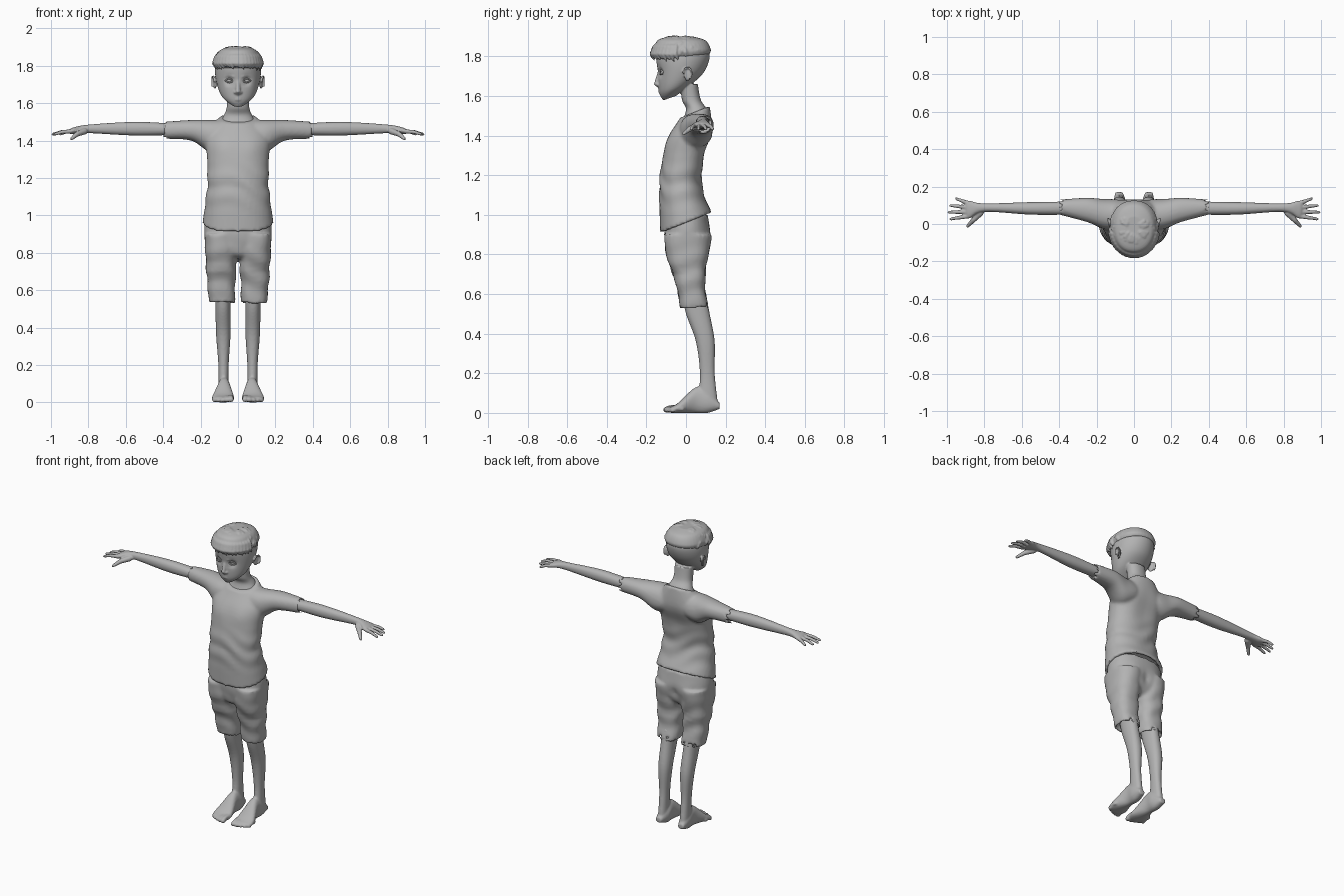
import bpy, bmesh, math, random
from mathutils import Vector, Matrix
from math import sin, cos, pi

random.seed(4)
default_cube = bpy.data.objects.get("Cube")
if default_cube:
    bpy.data.objects.remove(default_cube)

grey = (.45, .45, .45, 1)
clay = bpy.data.materials.new("plain grey")
clay.use_nodes = True
clay.diffuse_color = grey
clay.node_tree.nodes["Principled BSDF"].inputs["Base Color"].default_value = grey

SIDES = (1, -1)
FINE, MEDIUM, CLOTH = .005, .007, .01


def spline(rows, steps):
    """Smoothly interpolate between rows: position, two extents, tilt."""
    rows = [Vector((*row, 0)[:6] if len(row) == 5 else row) for row in rows]
    padded = [rows[0], *rows, rows[-1]]
    result = []
    for before, start, end, after in zip(padded, rows, rows[1:], padded[3:]):
        leave, arrive = (end - before) / 2, (after - start) / 2
        for step in range(steps):
            t = step / steps
            ease = t * t * (3 - 2 * t)
            result.append(start + (end - start) * ease + leave * (t * (1 - t) ** 2)
                          - arrive * (t * t * (1 - t)))
    return result + [rows[-1]]


def symmetric(rows):
    """Rows of height, half width, front, back and tilt, centred on x."""
    return [(height, -half, half, *depth) for height, half, *depth in rows]


def skin(bm, loops):
    """Close a stack of equal point loops into a solid."""
    loops = [[bm.verts.new(point) for point in loop] for loop in loops]
    for lower, upper in zip(loops, loops[1:]):
        for k in range(len(lower)):
            bm.faces.new((lower[k - 1], lower[k], upper[k], upper[k - 1]))
    bm.faces.new(loops[0])
    bm.faces.new(loops[-1])


def loft(bm, rows, axis="z", side=1, power=2.2, sides=40, steps=6, recess=0):
    """Skin rounded cross-sections; a recess turns the first end into an opening."""
    rows = spline(rows, steps)
    sections = [(row, 1, 0) for row in rows]
    if recess:
        sections = [(rows[0], .86, recess), (rows[0], .86, 0)] + sections
    loops = []
    for (along, low_a, high_a, low_b, high_b, tilt), scale, shift in sections:
        loop = []
        for k in range(sides):
            angle = math.tau * k / sides
            u, v = (math.copysign(abs(wave) ** (2 / power), wave) * scale / 2
                    for wave in (cos(angle), sin(angle)))
            a = (low_a + high_a) / 2 + (high_a - low_a) * u
            b = (low_b + high_b) / 2 + (high_b - low_b) * v
            c = along + shift + tilt * (high_b - low_b) * v
            x, y, z = {"z": (a, b, c), "x": (c, a, b), "y": (a, c, b)}[axis]
            loop.append((x * side, y, z))
        loops.append(loop)
    skin(bm, loops)


def ball(bm, center, size, turn=0):
    matrix = (Matrix.Translation(center) @ Matrix.Rotation(turn, 4, "Z")
              @ Matrix.Diagonal((*size, 1)))
    bmesh.ops.create_uvsphere(bm, u_segments=20, v_segments=12, radius=1, matrix=matrix)


def limb(bm, points, radii, sides=10):
    """Tapered tube with round ends through the given points."""
    points = [Vector(point) for point in points]
    ahead = points[1:] + points[-1:]
    behind = points[:1] + points[:-1]
    tangents = [(b - a).normalized() for a, b in zip(behind, ahead)]
    sections = list(zip(points, radii, tangents))

    def dome(section, angles):
        center, radius, along = section
        return [(center + along * radius * sin(a), radius * cos(a), along) for a in angles]

    sections = (dome(sections[0], (-pi * .45, -pi / 4)) + sections
                + dome(sections[-1], (pi / 4, pi * .45)))
    previous = sections[0][2]
    frame = previous.to_track_quat("Z", "Y")
    loops = []
    for center, radius, along in sections:
        frame = previous.rotation_difference(along) @ frame
        previous = along
        turns = [math.tau * k / sides for k in range(sides)]
        loops.append([center + frame @ Vector((cos(a), sin(a), 0)) * radius for a in turns])
    skin(bm, loops)


def push(bm, center, radius, depth):
    """Soft sculpting stroke along y, repeated on both sides."""
    x, y, z = center
    for side in (SIDES if x else (1,)):
        middle = Vector((x * side, y, z))
        for vert in bm.verts:
            distance = (vert.co - middle).length / radius
            vert.co.y += depth * math.exp(-distance * distance)


def folds(bm, low, high):
    """Gentle slanted cloth wrinkles between two heights."""
    bm.normal_update()
    for vert in bm.verts:
        x, y, z = vert.co
        fade = max(0, 1 - abs(2 * z - low - high) / (high - low))
        wave = sin(55 * z + 14 * x + 2 * sin(17 * x + 9 * y))
        vert.co += vert.normal * fade * wave * FINE


def finish(name, bm, voxel=FINE, smooth=2, mirror=False):
    """Blend the pieces into one smooth skin and add it to the scene."""
    bmesh.ops.recalc_face_normals(bm, faces=bm.faces)
    for face in bm.faces:
        face.smooth = True
    mesh = bpy.data.meshes.new(name)
    bm.to_mesh(mesh)
    bm.free()
    mesh.materials.append(clay)
    part = bpy.data.objects.new(name, mesh)
    bpy.context.collection.objects.link(part)
    if voxel:
        blend = part.modifiers.new("blend", "REMESH")
        blend.mode, blend.voxel_size, blend.use_smooth_shade = "VOXEL", voxel, True
        soften = part.modifiers.new("soften", "SMOOTH")
        soften.factor, soften.iterations = .5, smooth
    if mirror:
        part.modifiers.new("other side", "MIRROR")


# Shirt: body and two sleeves
bm = bmesh.new()
loft(bm, symmetric([(.96, .19, -.13, .13, .4), (1.15, .165, -.135, .08, 0),
                    (1.3, .165, -.115, .1, 0), (1.42, .17, -.08, .13, .1),
                    (1.52, .1, -.03, .12, .4)]), steps=12, recess=.03)
for side in SIDES:
    loft(bm, [(.4, .05, .13, 1.41, 1.5), (.25, .01, .14, 1.4, 1.51),
              (.15, -.03, .13, 1.34, 1.51), (.05, -.03, .12, 1.36, 1.51)],
         "x", side, recess=-.03)
push(bm, (.08, -.1, 1.37), .06, -.008)
push(bm, (.1, .13, 1.4), .06, .008)
push(bm, (0, .12, 1.3), .07, -.012)
folds(bm, 1, 1.3)
finish("shirt", bm, CLOTH)

# Shorts: hips and two wide legs
bm = bmesh.new()
loft(bm, symmetric([(1, .17, -.1, .11), (.9, .18, -.11, .12), (.8, .14, -.09, .1),
                    (.77, .06, -.05, .06)]))
for side in SIDES:
    loft(bm, [(.53, .015, .155, -.03, .115), (.65, .015, .165, -.05, .095),
              (.8, .005, .175, -.1, .11), (.9, .005, .18, -.11, .12)],
         side=side, power=2.5, recess=.03)
push(bm, (.08, .12, .87), .06, .012)
push(bm, (0, .11, .86), .03, -.015)
folds(bm, .5, .9)
finish("shorts", bm, CLOTH)

# Bare legs, feet and toes
bm = bmesh.new()
loft(bm, [(.6, .04, .12, -.02, .1), (.5, .04, .12, 0, .12), (.36, .04, .117, .05, .145),
          (.2, .05, .105, .07, .145), (.06, .05, .105, .06, .16)])
loft(bm, [(.17, .06, .1, .02, .05), (.11, .04, .11, 0, .11), (.05, .04, .11, 0, .13),
          (-.04, .02, .14, 0, .05), (-.08, .03, .13, 0, .03)], "y")
for toe in range(5):
    x, radius = .037 + .023 * toe, .016 - .0015 * toe
    tip = Vector((x, -.1 + .002 * toe * toe, radius))
    knuckle = tip + Vector((0, .02, .01))
    limb(bm, [knuckle + Vector((0, .03, 0)), knuckle, tip], [radius, radius * .85, radius])
finish("bare_legs", bm, MEDIUM, mirror=True)

# Bare arms, palms, fingers and thumb
bm = bmesh.new()
loft(bm, [(.34, .05, .12, 1.43, 1.49), (.55, .05, .117, 1.427, 1.5),
          (.8, .065, .11, 1.44, 1.485), (.88, .03, .125, 1.436, 1.47),
          (.9, .04, .12, 1.436, 1.46)], "x")
for finger in range(4):
    knuckle = Vector((.89, .113 - .024 * finger, 1.45))
    tip = Vector((.99 - .01 * (finger - 2) ** 2, .135 - .036 * finger, 1.434))
    middle = knuckle.lerp(tip, .55) + Vector((0, 0, FINE))
    limb(bm, [knuckle, middle, tip], [.012, .01, .008])
limb(bm, [(.82, .06, 1.45), (.86, .02, 1.435), (.89, -.012, 1.41)], [.018, .014, .009])
finish("bare_arms", bm, mirror=True)

# Head and neck with sculpted face
bm = bmesh.new()
loft(bm, symmetric([(1.59, .03, -.115, -.05, .35), (1.64, .088, -.135, .03, .25),
                    (1.72, .117, -.142, .09, 0), (1.8, .122, -.15, .12, 0),
                    (1.86, .1, -.13, .1, 0), (1.89, .05, -.08, .05, 0)]), power=2, sides=72)
eye = Vector((.046, -.108, 1.72))
push(bm, eye + Vector((0, -.02, 0)), .022, .017)
loft(bm, symmetric([(1.45, .12, -.03, .12), (1.53, .078, 0, .107),
                    (1.58, .06, -.02, .075), (1.66, .06, -.03, .06)]))
limb(bm, [(0, -.13, 1.73), (0, -.15, 1.66), (0, -.13, 1.64)], [.01, .013, .007])
for side in SIDES:
    # Nostril, brow and lips
    ball(bm, (.014 * side, -.138, 1.657), (.009, .012, .008))
    limb(bm, [(side * (eye.x + .025 * u), -.127 + .012 * u, 1.75 - .008 * u * u)
              for u in (-1, 0, 1)], [.006, .007, FINE])
    for z in (1.619, 1.63):
        limb(bm, [(.027 * side, -.119, 1.625), (.01 * side, -.131, z), (0, -.133, z)],
             [.003, .007, .007])
    # Ear bowl and curled rim
    ball(bm, (.122 * side, .008, 1.71), (.007, .02, .034), -.35 * side)
    arc = [pi * k / 6 for k in range(9)]
    limb(bm, [(side * (.127 + .012 * sin(a / 2)), .008 - .022 * cos(a), 1.715 + .03 * sin(a))
              for a in arc], [FINE for a in arc])
finish("head", bm)

# Eyes with upper and lower lids
bm = bmesh.new()
for side in SIDES:
    ball(bm, (eye.x * side, eye.y, eye.z), (.021, .02, .014))
    for lift in (.011, -.01):
        limb(bm, [(side * (eye.x + .021 * u), -.128 + .006 * (u * u + u),
                   eye.z + lift * (1 - u * u)) for u in (-1, -.5, 0, .5, 1)], [.004] * 5)
finish("eyes", bm, voxel=0)

# Hair: swept cap with forward tufts and a ragged fringe
bm = bmesh.new()
loft(bm, symmetric([(1.8, .12, -.15, .12, .1), (1.83, .127, -.164, .125, .05),
                    (1.88, .1, -.145, .1, 0), (1.9, .05, -.09, .04, 0)]))


def scalp(azimuth, height, grow=1):
    reach = cos(height) * grow
    return (.126 * reach * sin(azimuth), -.022 - .146 * reach * cos(azimuth),
            1.81 + .094 * sin(height) * grow)


for tuft in range(80):
    azimuth, height = random.uniform(-2.2, 2.2), random.uniform(.2, 1.3)
    turn = random.uniform(-.1, .1)
    limb(bm, [scalp(azimuth, height, .96), scalp(azimuth + turn, height - .2, 1.02),
              scalp(azimuth + turn * 2, height - .4)], [.011, .01, .003], 6)
for lock in range(-9, 10):
    azimuth = .15 * lock
    drop = random.uniform(.1, .3) + .1 * abs(azimuth)
    limb(bm, [scalp(azimuth, .4), scalp(azimuth, 0, 1.03), scalp(azimuth + .1, -drop, 1.03)],
         [.016, .014, .003], 6)
finish("hair", bm, FINE, 1)
